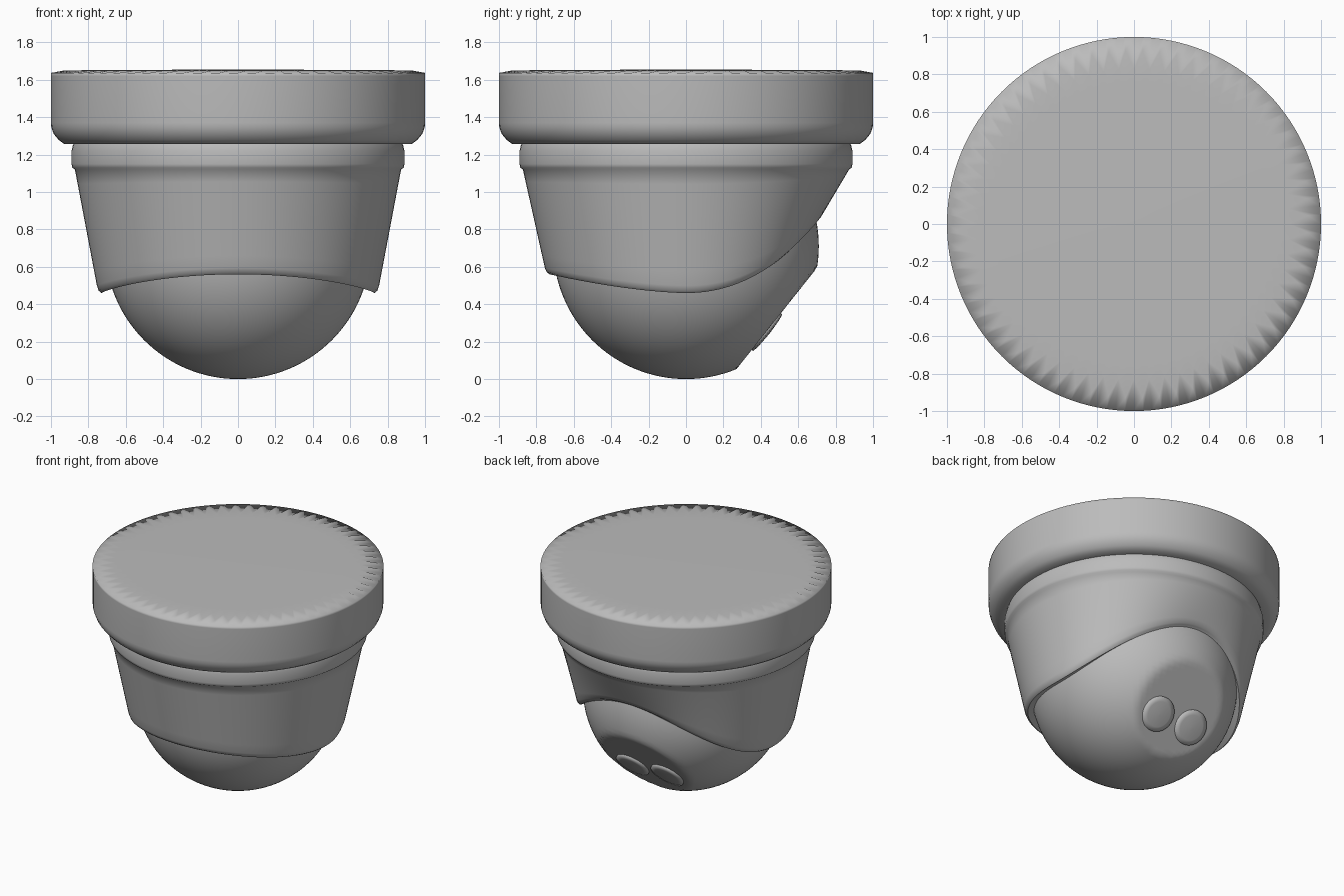
import bpy, bmesh, math
from mathutils import Vector, Matrix

cube = bpy.data.objects.get("Cube")
if cube:
    bpy.data.objects.remove(cube)

grey = bpy.data.materials.new("housing grey")
grey.use_nodes = True
colour = (0.5, 0.5, 0.5, 1)
grey.diffuse_color = colour
grey.node_tree.nodes["Principled BSDF"].inputs["Base Color"].default_value = colour


def finish(bm, name, sharp_angle):
    bmesh.ops.recalc_face_normals(bm, faces=bm.faces)
    mesh = bpy.data.meshes.new(name)
    bm.to_mesh(mesh)
    bm.free()
    mesh.materials.append(grey)
    ob = bpy.data.objects.new(name, mesh)
    bpy.context.collection.objects.link(ob)
    bpy.ops.object.select_all(action='DESELECT')
    ob.select_set(True)
    bpy.context.view_layer.objects.active = ob
    bpy.ops.object.shade_smooth_by_angle(angle=math.radians(sharp_angle))
    return ob


def lathe(profile_at, name, steps, sharp_angle, caps=(), matrix=Matrix()):
    """Revolve a profile that may change with the step; caps lists rows to close."""
    bm = bmesh.new()
    columns = []
    for i in range(steps):
        a = 2 * math.pi * i / steps
        columns.append([bm.verts.new((r * math.cos(a), r * math.sin(a), z))
                        for r, z in profile_at(i, a)])
    for i, col in enumerate(columns):
        nxt = columns[(i + 1) % steps]
        for j in range(len(col) - 1):
            bm.faces.new((col[j], nxt[j], nxt[j + 1], col[j + 1]))
    for row in caps:
        bm.faces.new([col[row] for col in columns])
    bm.transform(matrix)
    return finish(bm, name, sharp_angle)


# Mounting base: rounded lower edge, top edge with fine radial ripples
def base_profile(i, a):
    ripple = 0.93 if i % 2 else 0.83
    return [(0.86, 1.257), (0.93, 1.257), (0.96, 1.28), (0.985, 1.31), (0.998, 1.345),
            (1, 1.37), (1, 1.62), (1, 1.637), (ripple, 1.65), (0.75, 1.652), (0.05, 1.655)]


lathe(base_profile, "mounting_base", 128, 100, caps=(0, -1))


# Tapered shroud: collar on top, lower rim sweeps up at the back for the eye
def shroud_profile(i, a):
    s = math.sin(a)
    if s > 0:
        rim_z = 0.46 + 0.39 * s ** 2.1
        rim_r = 0.735 - 0.035 * s ** 4
    else:
        rim_z = 0.46 + 0.10 * (-s) ** 1.6
        rim_r = 0.735
    collar = [(0.87, 1.28), (0.883, 1.25), (0.89, 1.22), (0.89, 1.15), (0.886, 1.13), (0.872, 1.12)]
    top_r, top_z = collar[-1]
    wall = []
    for k in range(1, 9):
        t = k / 8 * 0.94
        wall.append((top_r + (rim_r + 0.012 - top_r) * t, top_z + (rim_z - top_z) * t))
    lip = [(rim_r + 0.01, rim_z + 0.012), (rim_r - 0.005, rim_z), (rim_r - 0.06, rim_z + 0.03)]
    return collar + wall + lip


lathe(shroud_profile, "shroud", 128, 50)

# Ball with its lower back side flattened into a facet
radius = 0.71
facet = 0.62
centre = Vector((0, 0, radius))
normal = Vector((0, 0.78, -0.62)).normalized()
bm = bmesh.new()
bmesh.ops.create_uvsphere(bm, u_segments=96, v_segments=64, radius=radius)
for v in bm.verts:
    over = v.co.dot(normal) - facet
    if over > 0:
        v.co -= normal * over
bmesh.ops.translate(bm, verts=bm.verts, vec=centre)
finish(bm, "eye_ball", 60)

# Two shallow domed lenses side by side on the facet
down = normal.cross(Vector((1, 0, 0)))
if down.z > 0:
    down = -down
turn = normal.to_track_quat('Z', 'Y').to_matrix().to_4x4()
for side, name in ((1, "left_lens"), (-1, "right_lens")):
    spot = centre + normal * facet + down * 0.09 + Vector((side * 0.145, 0, 0))
    lathe(lambda i, a: [(0.125, -0.02), (0.125, 0.01), (0.09, 0.016), (0.01, 0.02)],
          name, 48, 100, caps=(0, -1), matrix=Matrix.Translation(spot) @ turn)
